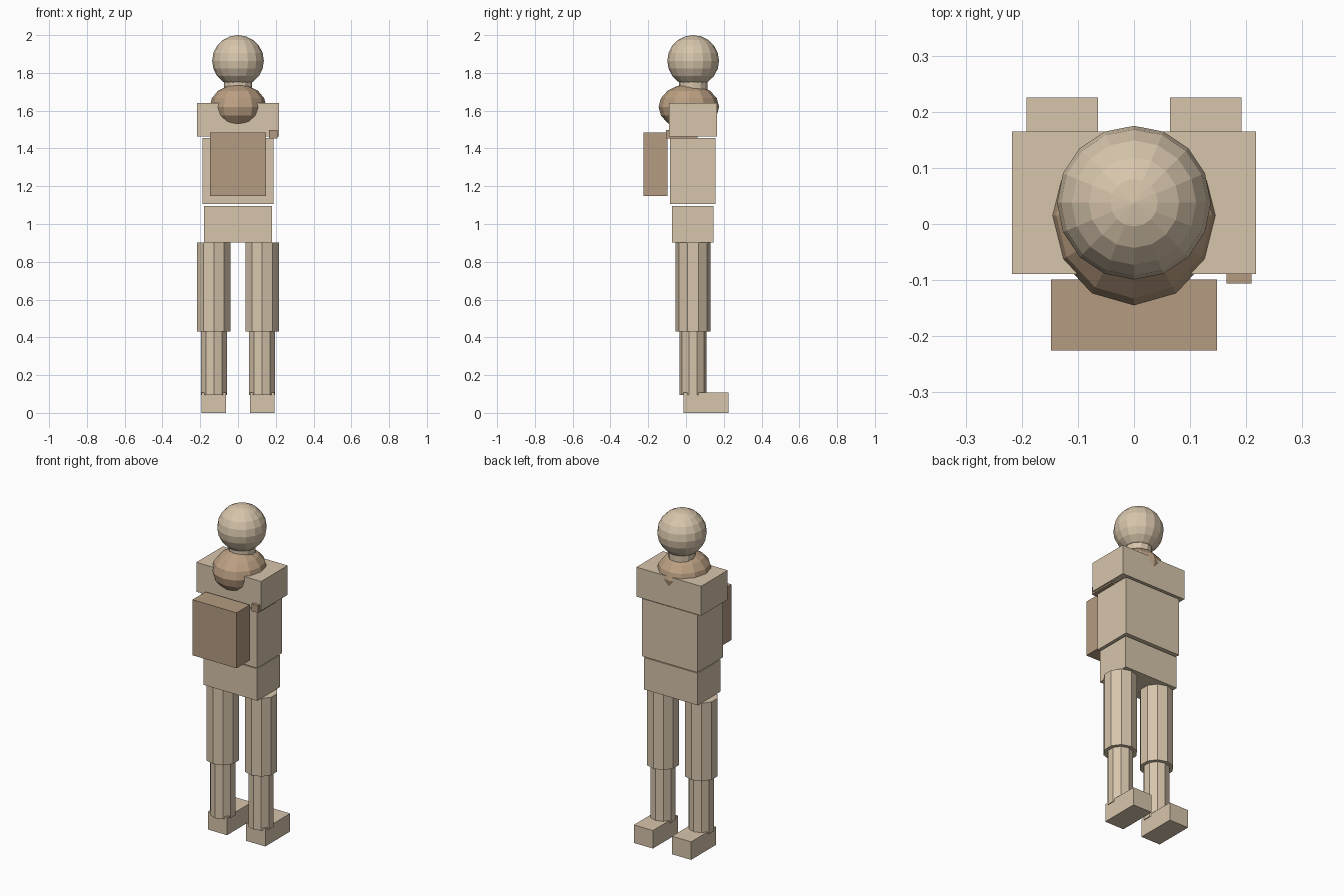
import bpy
from mathutils import Vector

cube = bpy.data.objects.get("Cube")
if cube:
    bpy.data.objects.remove(cube, do_unlink=True)


def material(name, r, g, b):
    m = bpy.data.materials.new(name)
    m.use_nodes = True
    m.diffuse_color = (r, g, b, 1)
    m.node_tree.nodes["Principled BSDF"].inputs["Base Color"].default_value = (r, g, b, 1)
    return m


cream = material("cream", 0.68, 0.56, 0.41)
brown = material("pack brown", 0.46, 0.33, 0.22)
tan = material("scarf tan", 0.50, 0.35, 0.225)


def finish(name, mat):
    ob = bpy.context.object
    ob.name = ob.data.name = name
    ob.data.materials.append(mat)
    return ob


def box(name, mat, low, high):
    low, high = Vector(low), Vector(high)
    bpy.ops.mesh.primitive_cube_add(size=1, location=(low + high) / 2)
    bpy.context.object.scale = high - low
    return finish(name, mat)


def tube(name, mat, x, y, radius, bottom, top, sides):
    bpy.ops.mesh.primitive_cylinder_add(vertices=sides, radius=radius, depth=top - bottom,
                                        location=(x, y, (bottom + top) / 2))
    return finish(name, mat)


def ball(name, mat, centre, size, segments, rings):
    bpy.ops.mesh.primitive_uv_sphere_add(segments=segments, ring_count=rings,
                                         radius=1, location=centre)
    bpy.context.object.scale = size
    return finish(name, mat)


# Body blocks
box("pelvis", cream, (-0.18, -0.073, 0.902), (0.18, 0.145, 1.095))
box("torso", cream, (-0.187, -0.085, 1.106), (0.187, 0.156, 1.455))
box("shoulders", cream, (-0.217, -0.089, 1.462), (0.217, 0.165, 1.64))

# Head, neck and scarf
tube("neck", cream, 0, 0.038, 0.075, 1.6, 1.755, 12)
ball("head", cream, (0, 0.038, 1.864), (0.137, 0.137, 0.136), 16, 10)
ball("scarf", tan, (0, 0.015, 1.62), (0.15, 0.16, 0.12), 12, 8)

# Carried pack and the small strap on one shoulder
box("pack", brown, (-0.148, -0.225, 1.148), (0.148, -0.099, 1.484))
box("strap", brown, (0.165, -0.106, 1.453), (0.209, 0.061, 1.497))

# Legs
for side, name in ((1, "left"), (-1, "right")):
    x = 0.128 * side
    tube(name + "_thigh", cream, x, 0.037, 0.093, 0.43, 0.902, 10)
    tube(name + "_shin", cream, x, 0.037, 0.072, 0.094, 0.43, 10)
    box(name + "_foot", cream, (x - 0.064, -0.013, 0), (x + 0.064, 0.225, 0.109))
